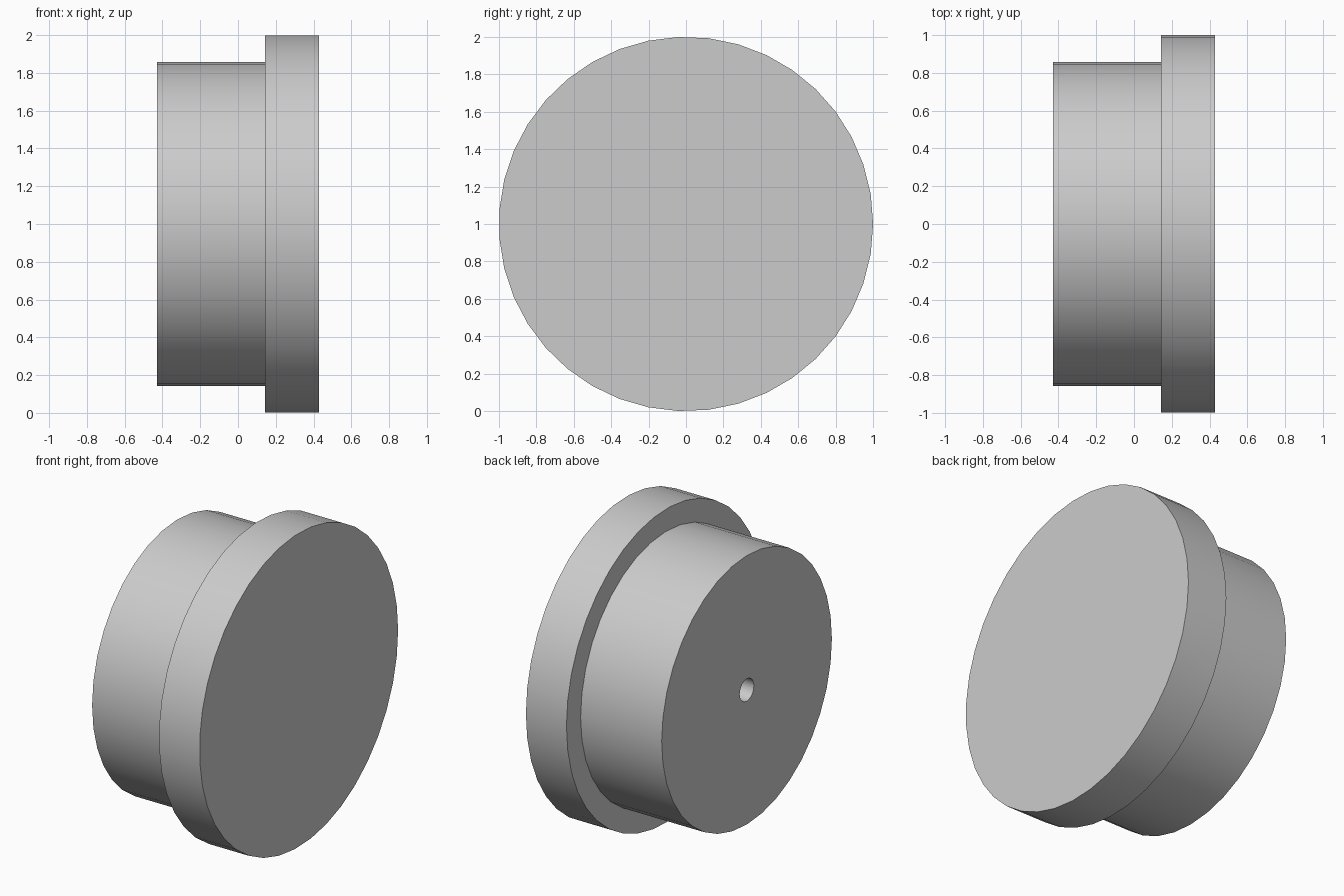
import bpy
import bmesh
from math import cos, sin, tau, radians

if "Cube" in bpy.data.objects:
    bpy.data.objects.remove(bpy.data.objects["Cube"], do_unlink=True)

UNIT = 1 / 7            # flange radius is seven units
X_BACK, X_STEP, X_FACE = -3 * UNIT, UNIT, 3 * UNIT

grey = bpy.data.materials.new("light grey")
grey.use_nodes = True
grey.diffuse_color = (0.6, 0.6, 0.6, 1)
grey.node_tree.nodes["Principled BSDF"].inputs["Base Color"].default_value = grey.diffuse_color


def disc_along_x(name, radius, x0, x1, sides):
    """Capped cylinder around the x axis, first corner towards +y."""
    bm = bmesh.new()
    ring = [bm.verts.new((x0, radius * cos(tau * i / sides),
                          1 + radius * sin(tau * i / sides))) for i in range(sides)]
    cap = bm.faces.new(ring)
    new = bmesh.ops.extrude_face_region(bm, geom=[cap], use_keep_orig=True)["geom"]
    bmesh.ops.translate(bm, vec=(x1 - x0, 0, 0),
                        verts=[v for v in new if isinstance(v, bmesh.types.BMVert)])
    bmesh.ops.recalc_face_normals(bm, faces=bm.faces)
    mesh = bpy.data.meshes.new(name)
    bm.to_mesh(mesh)
    bm.free()
    mesh.materials.append(grey)
    obj = bpy.data.objects.new(name, mesh)
    bpy.context.collection.objects.link(obj)
    return obj


def activate(obj):
    bpy.ops.object.select_all(action="DESELECT")
    obj.select_set(True)
    bpy.context.view_layer.objects.active = obj


# Wide flange and the narrower boss behind it
flange = disc_along_x("flange", 7 * UNIT, X_STEP, X_FACE, 39)
boss = disc_along_x("boss", 6 * UNIT, X_BACK, X_STEP, 36)

# Small centre bore through the boss, closed by the flange
drill = disc_along_x("bore_cutter", UNIT / 2, X_BACK - UNIT, X_STEP + UNIT, 20)
drill.hide_render = True
bore = boss.modifiers.new("bore", "BOOLEAN")
bore.operation = "DIFFERENCE"
bore.solver = "EXACT"
bore.object = drill
activate(boss)
bpy.ops.object.modifier_apply(modifier=bore.name)
bpy.data.objects.remove(drill, do_unlink=True)

# Round walls smooth, rims sharp
for part in (flange, boss):
    activate(part)
    bpy.ops.object.shade_smooth_by_angle(angle=radians(30))
